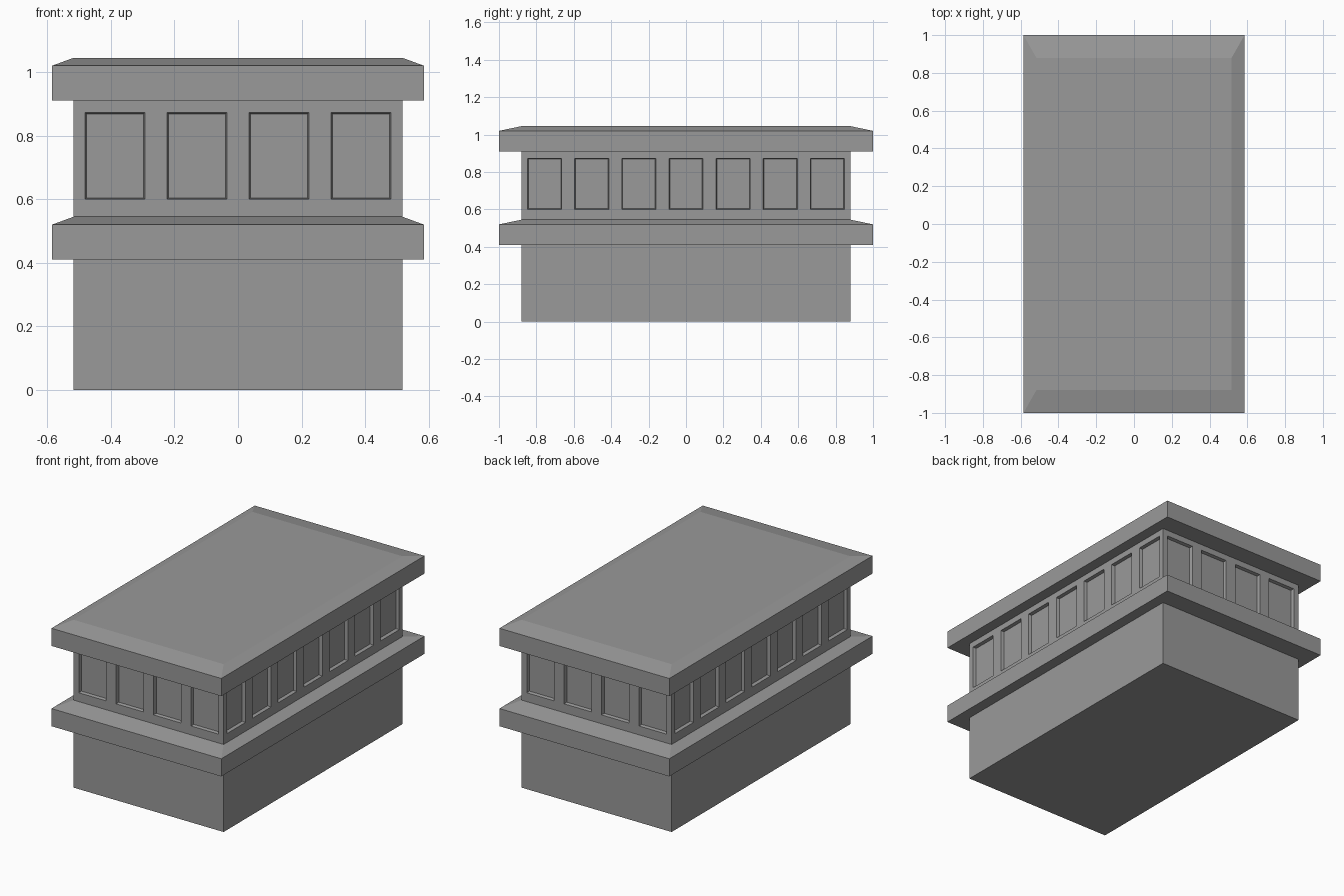
import bpy
import bmesh
from mathutils import Vector

if "Cube" in bpy.data.objects:
    bpy.data.objects.remove(bpy.data.objects["Cube"], do_unlink=True)

WALL_X, WALL_Y = 0.517, 0.88
EAVE_X, EAVE_Y = 0.585, 1.0
PANEL_LOW, PANEL_HIGH = 0.6, 0.873

# Stone colour
stone = bpy.data.materials.new("grey stone")
stone.use_nodes = True
colour = (0.32, 0.32, 0.32, 1)
stone.diffuse_color = colour
shader = next(n for n in stone.node_tree.nodes if n.type == "BSDF_PRINCIPLED")
shader.inputs["Base Color"].default_value = colour
shader.inputs["Roughness"].default_value = 0.8


def finish(name, bm):
    bmesh.ops.recalc_face_normals(bm, faces=bm.faces)
    mesh = bpy.data.meshes.new(name)
    bm.to_mesh(mesh)
    bm.free()
    mesh.materials.append(stone)
    obj = bpy.data.objects.new(name, mesh)
    bpy.context.collection.objects.link(obj)
    return obj


def stacked_block(name, levels):
    """Closed block from rectangular rings given as (half x, half y, z)."""
    bm = bmesh.new()
    rings = [[bm.verts.new((sx * x, sy * y, z))
              for sx, sy in ((-1, -1), (1, -1), (1, 1), (-1, 1))]
             for x, y, z in levels]
    for low, high in zip(rings, rings[1:]):
        for i in range(4):
            j = (i + 1) % 4
            bm.faces.new((low[i], low[j], high[j], high[i]))
    bm.faces.new(rings[0][::-1])
    bm.faces.new(rings[-1])
    return finish(name, bm)


def slab(name, z):
    # Overhanging slab with a sloped upper rim
    return stacked_block(name, [(EAVE_X, EAVE_Y, z), (EAVE_X, EAVE_Y, z + 0.11),
                                (WALL_X, WALL_Y, z + 0.135)])


def panel_spans(count, pitch, width):
    centres = [(i - (count - 1) / 2) * pitch for i in range(count)]
    return [(c - width / 2, c + width / 2) for c in centres]


def panelled_wall(name, z0, z1):
    # Four walls, cut along the panel borders, with the panels sunk inward
    bm = bmesh.new()
    bmesh.ops.create_cube(bm, size=2)
    for v in bm.verts:
        v.co = Vector((v.co.x * WALL_X, v.co.y * WALL_Y, z1 if v.co.z > 0 else z0))
    caps = [f for f in bm.faces if abs(f.normal.z) > 0.5]
    bmesh.ops.delete(bm, geom=caps, context="FACES_ONLY")

    spans = {0: panel_spans(4, 0.258, 0.188), 1: panel_spans(7, 0.252, 0.182),
             2: [(PANEL_LOW, PANEL_HIGH)]}
    for axis, ranges in spans.items():
        normal = Vector([float(i == axis) for i in range(3)])
        for position in (p for pair in ranges for p in pair):
            bmesh.ops.bisect_plane(bm, geom=bm.verts[:] + bm.edges[:] + bm.faces[:],
                                   plane_co=normal * position, plane_no=normal)
    bm.normal_update()

    def is_panel(face):
        c = face.calc_center_median()
        along = 1 if abs(face.normal.x) > 0.5 else 0
        return (PANEL_LOW < c.z < PANEL_HIGH
                and any(a < c[along] < b for a, b in spans[along]))

    bmesh.ops.inset_individual(bm, faces=[f for f in bm.faces if is_panel(f)],
                               thickness=0.006, depth=-0.02)
    return finish(name, bm)


stacked_block("base", [(WALL_X, WALL_Y, 0), (WALL_X, WALL_Y, 0.41)])
slab("lower_cornice", 0.41)
panelled_wall("panelled_wall", 0.545, 0.91)
slab("roof_slab", 0.91)
